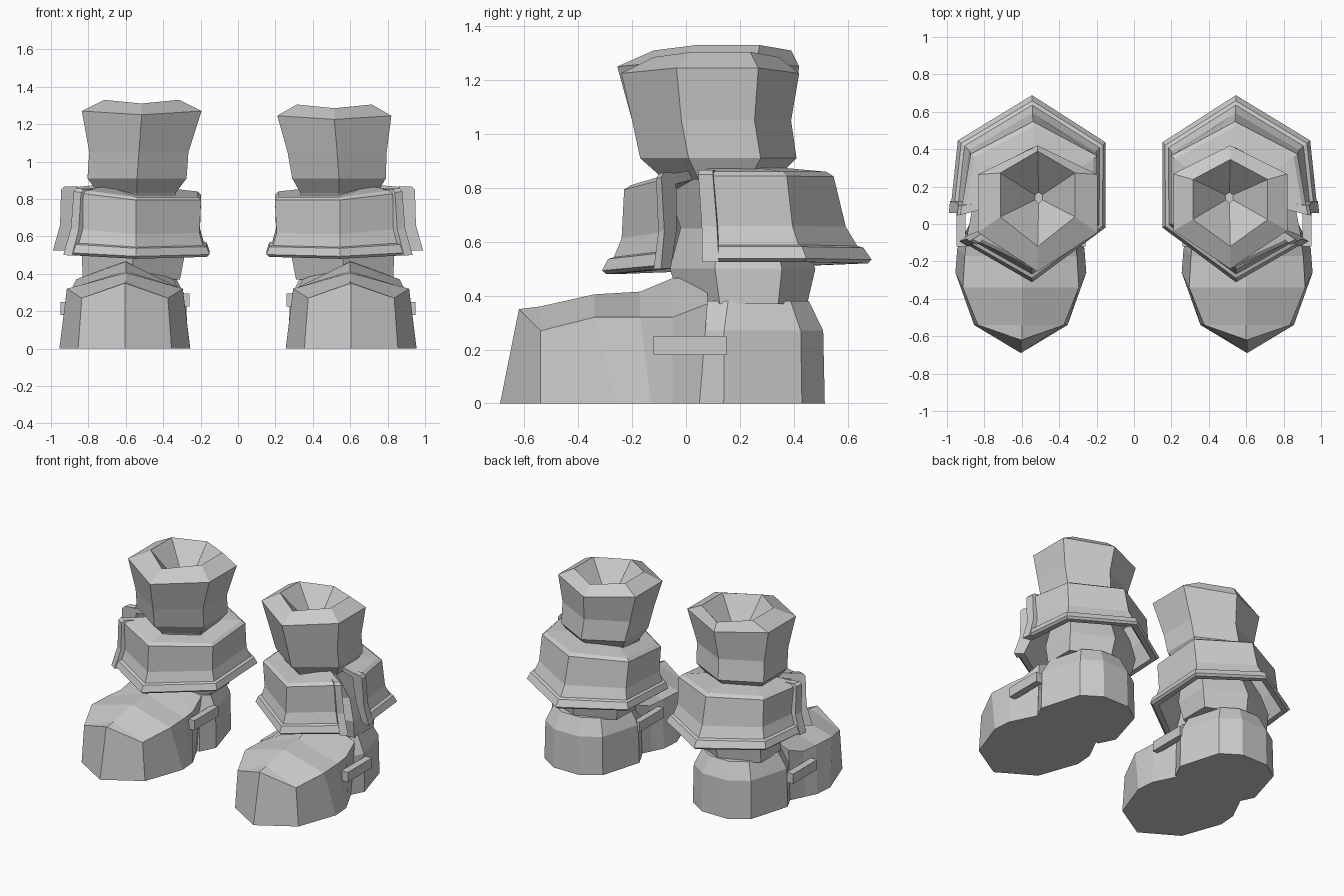
import bpy, bmesh
from mathutils import Vector

if "Cube" in bpy.data.objects:
    bpy.data.objects.remove(bpy.data.objects["Cube"])


def loft(name, rings, s):
    """Skin closed rings of points, cap both ends, place on side s."""
    bm = bmesh.new()
    vs = [[bm.verts.new((s * p[0], p[1], p[2])) for p in r] for r in rings]
    n = len(rings[0])
    for a, b in zip(vs, vs[1:]):
        for i in range(n):
            j = (i + 1) % n
            bm.faces.new((a[i], a[j], b[j], b[i]))
    bm.faces.new(vs[0])
    bm.faces.new(vs[-1])
    bmesh.ops.remove_doubles(bm, verts=bm.verts, dist=0.001)
    bmesh.ops.recalc_face_normals(bm, faces=bm.faces)
    me = bpy.data.meshes.new(name)
    bm.to_mesh(me)
    bm.free()
    ob = bpy.data.objects.new(name, me)
    bpy.context.collection.objects.link(ob)
    return ob


def hexagon(cx, rx, yf, yb, z, dz=0.0):
    """Six-sided ring with corners at front and back; dz lifts the side corners."""
    y1, y2 = yf + 0.31 * (yb - yf), yf + 0.77 * (yb - yf)
    return [(cx, yf, z), (cx + rx, y1, z + dz), (cx + rx, y2, z + dz),
            (cx, yb, z), (cx - rx, y2, z + dz), (cx - rx, y1, z + dz)]


def band(name, path, profile, s):
    """Sweep a (height fraction, outward offset) profile along bottom/top point pairs."""
    rings = []
    for bot, top in path:
        out = Vector((bot[0] - 0.545, bot[1] - 0.17, 0)).normalized()
        rings.append([Vector(bot).lerp(Vector(top), t) + out * d for t, d in profile])
    return loft(name, rings, s)


def toward(a, b, f):
    return tuple(Vector(p).lerp(Vector(q), f) for p, q in zip(a, b))


# Collar corners, bottom and top, from the rear flap end round to the front one
COLLAR = [((0.985, 0.06, 0.525), (0.925, 0.05, 0.86)),
          ((0.945, 0.45, 0.525), (0.87, 0.37, 0.86)),
          ((0.545, 0.695, 0.52), (0.54, 0.54, 0.86)),
          ((0.15, 0.44, 0.51), (0.20, 0.36, 0.84)),
          ((0.15, -0.02, 0.49), (0.20, 0.00, 0.81)),
          ((0.545, -0.315, 0.48), (0.545, -0.225, 0.81)),
          ((0.93, -0.09, 0.50), (0.86, -0.08, 0.85))]
# The top lip reaches inward to close against the leg
COLLAR_PROFILE = [(0, -0.02), (0.04, 0), (0.17, -0.01), (0.19, -0.03), (0.4, -0.04),
                  (0.95, 0), (1, -0.02), (1.05, -0.2), (0.95, -0.2), (0.9, -0.08),
                  (0.4, -0.09), (0, -0.06)]
TRIM_PROFILE = [(0, 0.005), (0.4, -0.01), (0.97, 0.02), (1.02, 0.005), (1.02, -0.06), (0, -0.06)]

# Foot sections: y bottom, y top, half width bottom, half width shoulder, shoulder z, top z
FOOT = [(-0.69, -0.62, 0, 0, 0.35, 0.35),
        (-0.54, -0.54, 0.25, 0.23, 0.27, 0.36),
        (-0.26, -0.34, 0.35, 0.31, 0.32, 0.405),
        (-0.13, -0.17, 0.34, 0.30, 0.32, 0.415),
        (-0.05, -0.05, 0.30, 0.285, 0.32, 0.465),
        (0.05, 0.08, 0.25, 0.26, 0.37, 0.47)]

HEEL = [(0.26, 0.03), (0.315, 0.14), (0.23, 0.43), (0.10, 0.515)]

for side, s, grow, lift in (("right", 1, 0, 0), ("left", -1, 0.015, 0.025)):
    # Foot
    loft(side + "_foot", [[(0.605 - wb, yb, 0), (0.605 - ws, yt, zs), (0.60, yt, zt),
                           (0.605 + ws, yt, zs), (0.605 + wb, yb, 0)]
                          for yb, yt, wb, ws, zs, zt in FOOT], s)

    # Heel
    outline = HEEL + [(-x, y) for x, y in reversed(HEEL)]
    loft(side + "_heel", [[(0.585 + x * k, 0.22 + (y - 0.22) * k, z) for x, y in outline]
                          for k, z in ((1, 0), (0.98, 0.27), (0.8, 0.38))], s)

    # Leg, shaft, flared rim and hollow
    loft(side + "_shaft", [
        hexagon(0.57, 0.26, -0.02, 0.45, 0.37),
        hexagon(0.56, 0.275, -0.06, 0.48, 0.50),
        hexagon(0.55, 0.25, -0.02, 0.42, 0.65),
        hexagon(0.54, 0.205, -0.08, 0.33, 0.83),
        hexagon(0.54, 0.25 + grow, -0.17, 0.41, 0.91),
        hexagon(0.53, 0.265, -0.20, 0.39, 1.05),
        hexagon(0.515, 0.305 + grow, -0.24 - grow, 0.42, 1.225 + lift, 0.02),
        hexagon(0.515, 0.20, -0.12, 0.345 + grow * 3, 1.285 + lift, 0.02),
        hexagon(0.51, 0.02, 0.11, 0.17, 1.08)], s)

    # Collar with flap-end trims
    band(side + "_collar", COLLAR, COLLAR_PROFILE, s)
    for label, a, b, f in (("rear", COLLAR[0], COLLAR[1], 0.16),
                           ("front", COLLAR[6], COLLAR[5], 0.12)):
        band(f"{side}_{label}_flap_trim", [a, toward(a, b, f)], TRIM_PROFILE, s)

    # Bent side tabs bridging foot and heel
    for label, x0, x1, z in (("outer", 0.90, 0.95, 0.18), ("inner", 0.26, 0.305, 0.225)):
        loft(f"{side}_{label}_tab", [[(x0, y, z), (x1, y, z), (x1, y, z + 0.07), (x0, y, z + 0.07)]
                                     for y in (-0.12, 0.15)], s)
